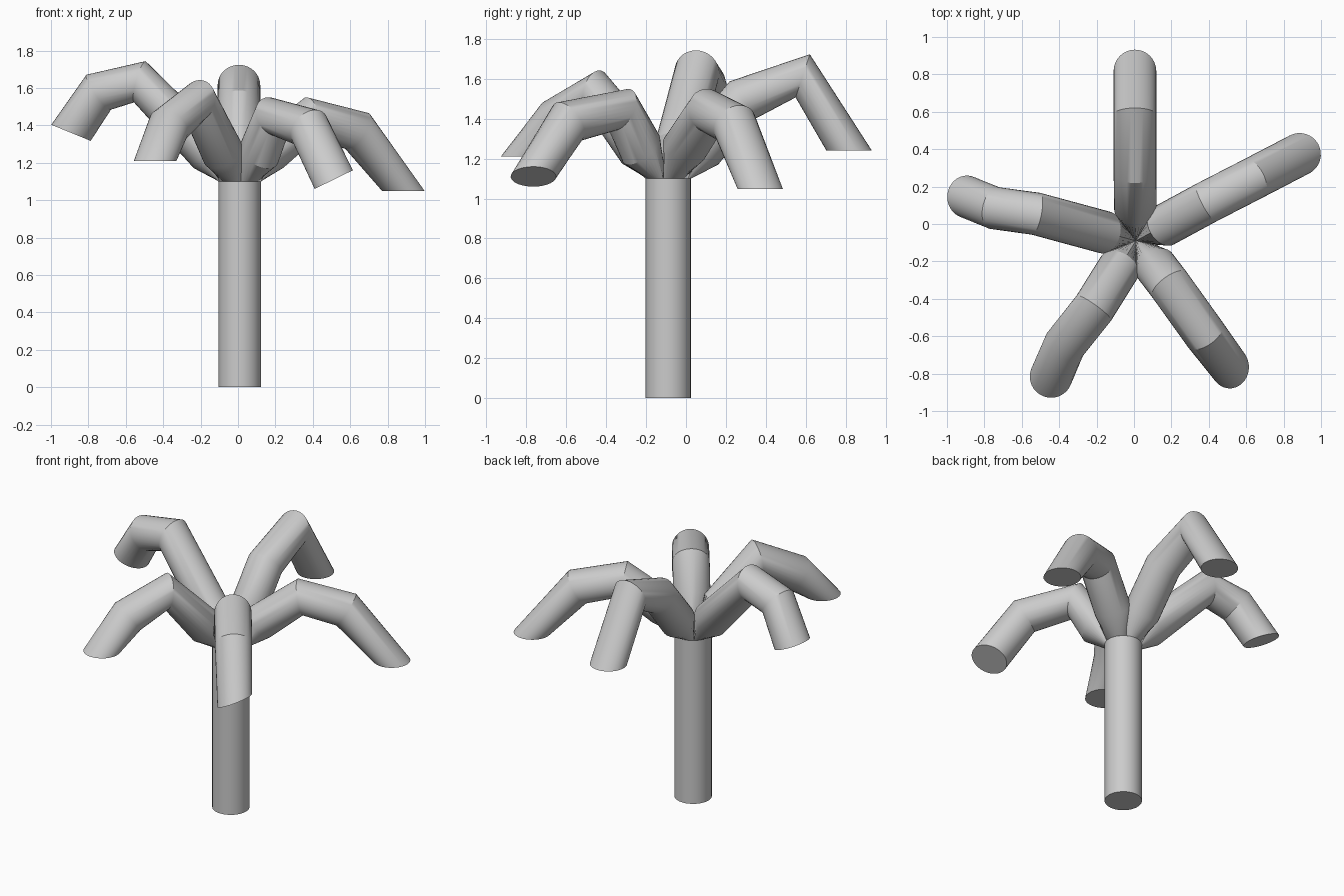
import bpy, bmesh
from math import pi, cos, sin, atan2
from mathutils import Vector

if "Cube" in bpy.data.objects:
    bpy.data.objects.remove(bpy.data.objects["Cube"])

N = 32
R = 0.114
HUB = Vector((0.01, -0.09, 1.10))


def finish(bm, name):
    bmesh.ops.recalc_face_normals(bm, faces=bm.faces[:])
    me = bpy.data.meshes.new(name)
    bm.to_mesh(me)
    bm.free()
    ob = bpy.data.objects.new(name, me)
    bpy.context.collection.objects.link(ob)
    bpy.ops.object.select_all(action='DESELECT')
    ob.select_set(True)
    bpy.context.view_layer.objects.active = ob
    bpy.ops.object.shade_smooth_by_angle(angle=0.5)


def loft(rings, name):
    # skin consecutive loops, cap only the last one
    bm = bmesh.new()
    loops = [[bm.verts.new(p) for p in r] for r in rings]
    for a, b in zip(loops, loops[1:]):
        for i in range(N):
            j = (i + 1) % N
            quad = (a[i], a[j], b[j], b[i])
            bm.faces.new(quad)
    bm.faces.new(loops[-1])
    bmesh.ops.remove_doubles(bm, verts=bm.verts[:], dist=1e-5)
    finish(bm, name)


def ring(centre, normal, side):
    # circle starting at its top point, turning towards the side vector
    n = normal.normalized()
    u = (side - n * side.dot(n)).normalized()
    v = u.cross(n)
    return [centre + R * (sin(2 * pi * i / N) * u + cos(2 * pi * i / N) * v)
            for i in range(N)]


def wedge(lo, hi):
    # pie slice of the trunk top that an arm grows out of
    rim = lambda a: HUB + R * Vector((cos(a), sin(a), 0))
    pts = []
    for i in range(N):
        s = i / N
        if s < 0.25:
            pts.append(HUB.lerp(rim(lo), s * 4))
        elif s <= 0.75:
            pts.append(rim(lo + (hi - lo) * (s - 0.25) * 2))
        else:
            pts.append(HUB.lerp(rim(hi), (1 - s) * 4))
    return pts


# trunk, open where the arms take over
loft([[Vector((HUB.x + R * cos(2 * pi * i / N), HUB.y + R * sin(2 * pi * i / N), z))
       for i in range(N)] for z in (HUB.z, 0)], "trunk")

# arms: two knees, tip, tip normal (counter-clockwise order)
arms = [
    ("back_right_arm", (0.386, 0.114, 1.438), (0.637, 0.243, 1.37),
     (0.885, 0.372, 1.048), (0, 0, -1)),
    ("back_arm", (0.005, 0.285, 1.495), (0.005, 0.585, 1.615),
     (0.005, 0.818, 1.24), (0, 0, -1)),
    ("left_arm", (-0.525, 0.055, 1.633), (-0.745, 0.085, 1.577),
     (-0.893, 0.145, 1.36), (-0.38, 0, -0.93)),
    ("front_left_arm", (-0.215, -0.45, 1.53), (-0.37, -0.645, 1.395),
     (-0.443, -0.815, 1.21), (0, 0, -1)),
    ("front_right_arm", (0.19, -0.325, 1.445), (0.38, -0.59, 1.385),
     (0.512, -0.765, 1.11), (0.44, 0, -0.9)),
]
angles = [atan2(a[1][1] - HUB.y, a[1][0] - HUB.x) % (2 * pi) for a in arms]

for k, (name, p1, p2, tip, tip_n) in enumerate(arms):
    a = angles[k]
    before = (a - angles[k - 1]) % (2 * pi)
    after = (angles[(k + 1) % 5] - a) % (2 * pi)
    out = Vector((cos(a), sin(a), 0))
    side = Vector((sin(a), -cos(a), 0))
    up = Vector((0, 0, 1))
    p0 = HUB + out * 0.17 + up * 0.15
    p1, p2, tip = Vector(p1), Vector(p2), Vector(tip)
    d = [(q - p).normalized() for p, q in ((p0, p1), (p1, p2), (p2, tip))]
    loft([wedge(a - before / 2, a + after / 2),
          ring(p0, out + up, side),
          ring(p1, d[0] + d[1], side),
          ring(p2, d[1] + d[2], side),
          ring(tip, Vector(tip_n), side)], name)
